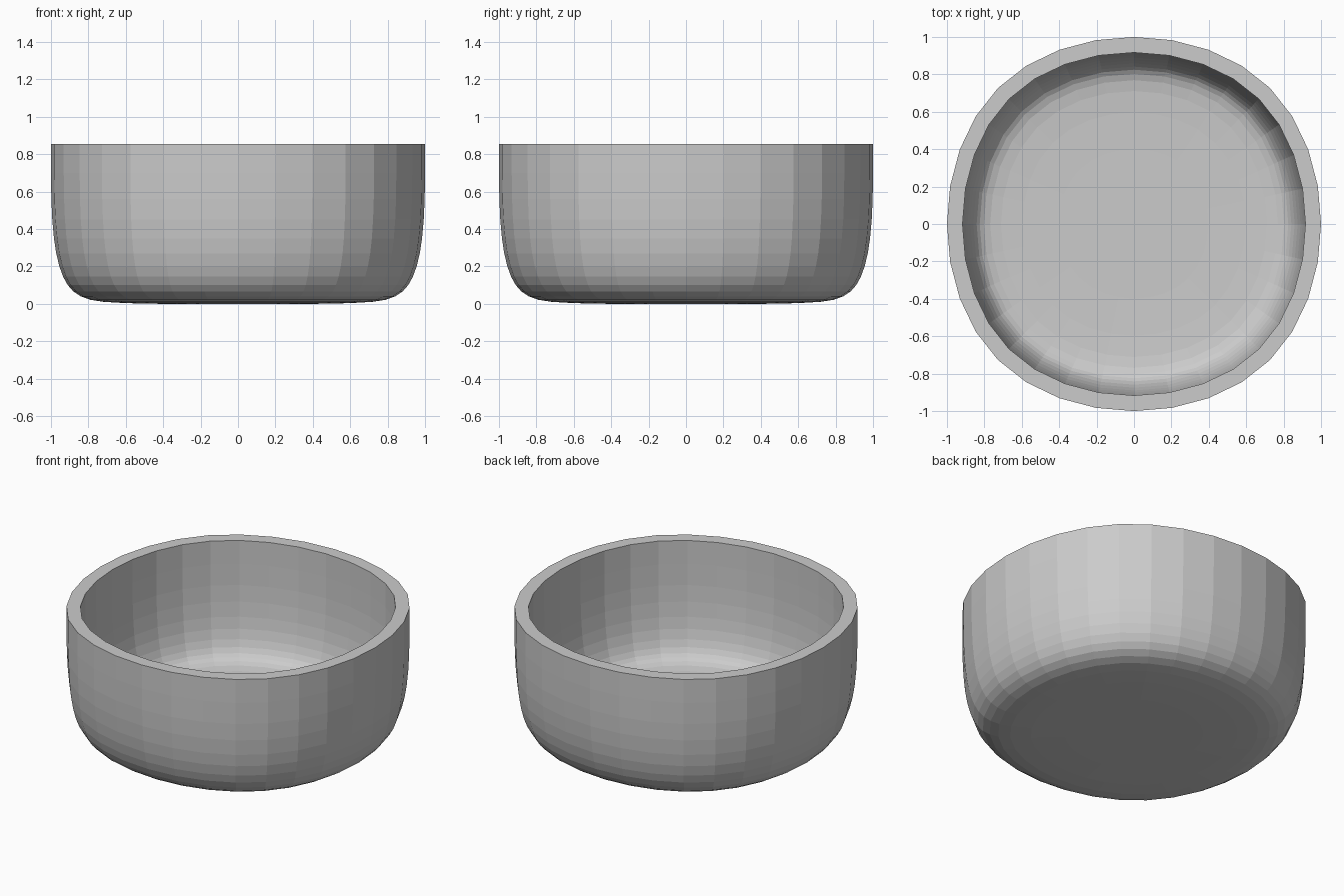
import bpy, bmesh

if "Cube" in bpy.data.objects:
    bpy.data.objects.remove(bpy.data.objects["Cube"])

# Rounded 32-sided outline: a cubic B-spline through the four corners of a square
def outline():
    a = 12 / 11
    corners = [(a, -a), (a, a), (-a, a), (-a, -a)]
    pts = []
    for i in range(4):
        for k in range(8):
            t = k / 8
            w = ((1 - t) ** 3 / 6, (3 * t**3 - 6 * t**2 + 4) / 6,
                 (-3 * t**3 + 3 * t**2 + 3 * t + 1) / 6, t**3 / 6)
            pts.append(tuple(sum(w[j] * corners[(i + j) % 4][c] for j in range(4))
                             for c in (0, 1)))
    return pts

# Wall profile from rim down to the floor: (radius scale, height)
profile = [(1.0, 0.855), (1.0, 0.70), (0.998, 0.56), (0.993, 0.45), (0.984, 0.35),
           (0.972, 0.27), (0.955, 0.20), (0.935, 0.145), (0.91, 0.10), (0.88, 0.066),
           (0.84, 0.04), (0.79, 0.022), (0.72, 0.011), (0.60, 0.004), (0.40, 0.0)]

bm = bmesh.new()
ring = outline()
rows = [[bm.verts.new((x * s, y * s, z)) for x, y in ring] for s, z in profile]
for top, low in zip(rows, rows[1:]):
    for i in range(32):
        j = (i + 1) % 32
        bm.faces.new((low[i], low[j], top[j], top[i]))
bm.faces.new(list(reversed(rows[-1])))

mesh = bpy.data.meshes.new("bowl")
bm.to_mesh(mesh)
bm.free()
bowl = bpy.data.objects.new("bowl", mesh)
bpy.context.collection.objects.link(bowl)

# Wall thickness, grown inwards
wall = bowl.modifiers.new("wall", 'SOLIDIFY')
wall.thickness = 0.083
wall.offset = -1
wall.use_even_offset = True
